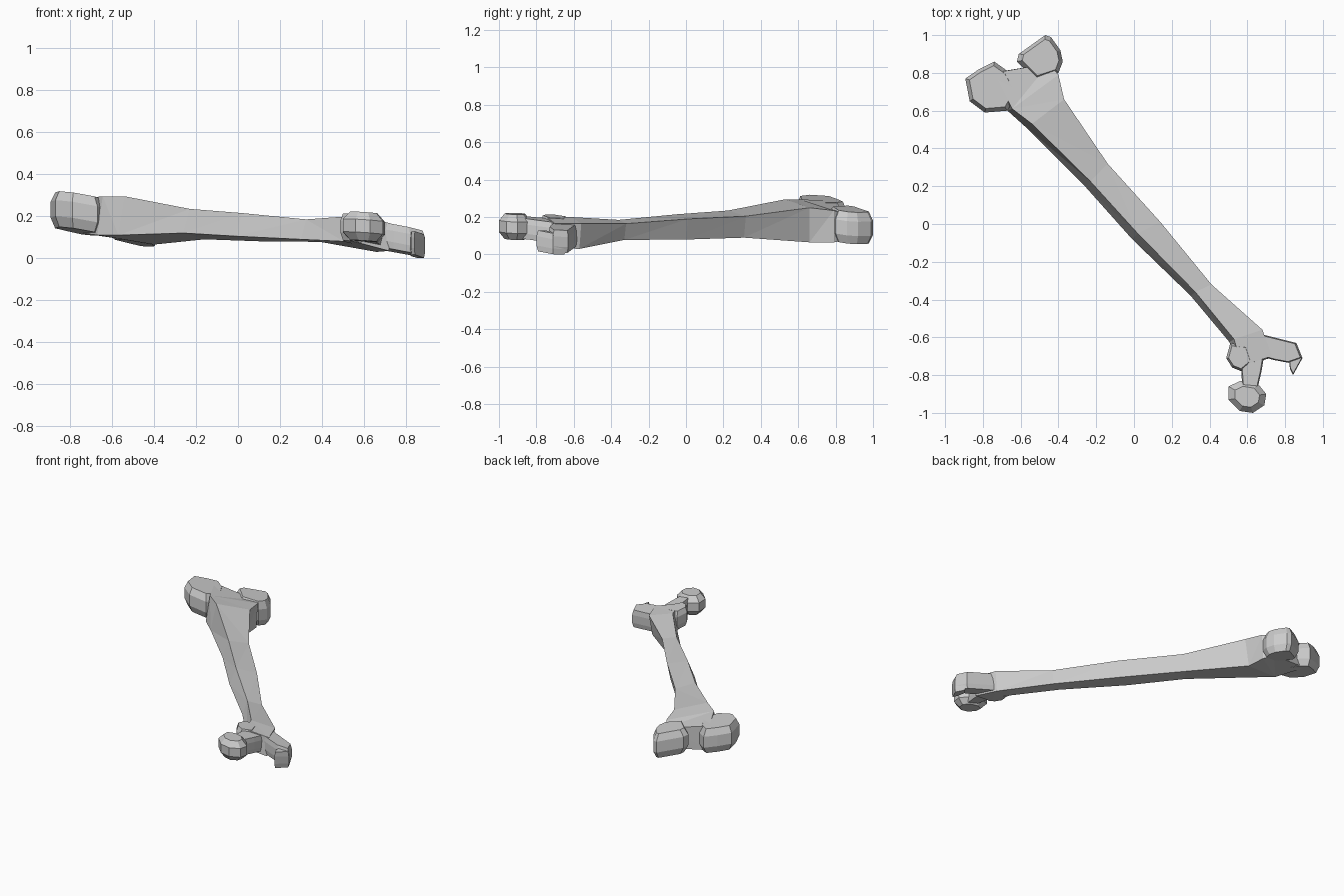
import bpy, bmesh
from mathutils import Vector

if "Cube" in bpy.data.objects:
    bpy.data.objects.remove(bpy.data.objects["Cube"])

ACROSS = Vector((0.86, 0.5))   # direction across the bone, which tilts downwards
TILT = -0.2


def finish(bm, name):
    bmesh.ops.recalc_face_normals(bm, faces=bm.faces)
    mesh = bpy.data.meshes.new(name)
    bm.to_mesh(mesh)
    bm.free()
    obj = bpy.data.objects.new(name, mesh)
    bpy.context.collection.objects.link(obj)
    return obj


def loft(name, sections):
    """Closed skin through four-cornered sections."""
    bm = bmesh.new()
    rings = [[bm.verts.new(p) for p in s] for s in sections]
    for a, b in zip(rings, rings[1:]):
        for i in range(4):
            j = (i + 1) % 4
            bm.faces.new((a[i], a[j], b[j], b[i]))
    bm.faces.new(rings[0])
    bm.faces.new(rings[-1])
    bmesh.ops.triangulate(bm, faces=bm.faces)
    return finish(bm, name)


def lobe(name, outline, z, half, inset, tilt=TILT):
    """Faceted knob: tilted outline with bevelled top and bottom."""
    bm = bmesh.new()
    pts = [Vector(p) for p in outline]
    mid = sum(pts, Vector((0, 0))) / len(pts)
    for level, shrink in ((-1, inset), (-0.45, 0), (0.45, 0), (1, inset)):
        for p in pts:
            d = p - mid
            q = mid + d * (1 - shrink)
            bm.verts.new((q.x, q.y, z + level * half + tilt * (q - mid).dot(ACROSS)))
    hull = bmesh.ops.convex_hull(bm, input=bm.verts)
    loose = [v for v in bm.verts if not v.link_faces]
    bmesh.ops.delete(bm, geom=loose, context='VERTS')
    return finish(bm, name)


# Shaft: lower left, upper left, upper right, lower right corners
bone = loft("bone", [
    [(-.75, .80, .12), (-.74, .80, .285), (-.45, .85, .22), (-.45, .85, .075)],
    [(-.67, .60, .11), (-.645, .61, .295), (-.40, .79, .235), (-.41, .79, .065)],
    [(-.57, .51, .11), (-.54, .53, .295), (-.37, .66, .25), (-.40, .66, .065)],
    [(-.26, .20, .12), (-.23, .225, .235), (-.14, .32, .205), (-.16, .31, .09)],
    [(-.01, -.08, .105), (.02, -.05, .215), (.14, .01, .19), (.12, .00, .08)],
    [(.30, -.38, .09), (.325, -.36, .185), (.41, -.32, .165), (.39, -.33, .078)],
    [(.505, -.625, .08), (.53, -.61, .20), (.68, -.56, .165), (.66, -.57, .03)],
    [(.55, -.76, .08), (.57, -.75, .205), (.73, -.70, .165), (.72, -.71, .035)],
])

parts = [
    # Broad end: two knuckles with a notch between them
    lobe("outer_knuckle", [(-.893, .77), (-.87, .65), (-.79, .59), (-.67, .60),
                           (-.61, .70), (-.67, .81), (-.74, .86), (-.82, .82)],
         .212, .085, .16),
    lobe("inner_knuckle", [(-.62, .86), (-.61, .90), (-.47, 1.0), (-.44, .99),
                           (-.39, .92), (-.377, .86), (-.40, .80), (-.52, .76)],
         .155, .085, .2),
    # Narrow end: side bump, neck with round head, hooked spur
    lobe("side_bump", [(.51, -.63), (.488, -.71), (.52, -.76), (.57, -.78),
                       (.63, -.73), (.60, -.64)], .14, .065, .2),
    lobe("neck", [(.57, -.69), (.69, -.69), (.675, -.78), (.65, -.89),
                  (.575, -.89), (.568, -.78)], .135, .055, .12),
    lobe("round_head", [(.50, -.86), (.50, -.93), (.56, -.99), (.63, -1.0),
                        (.69, -.96), (.70, -.90), (.655, -.845), (.565, -.83)],
         .15, .068, .35, -.08),
    lobe("spur_arm", [(.66, -.58), (.77, -.612), (.86, -.63), (.892, -.71),
                      (.82, -.735), (.74, -.72), (.67, -.70)], .09, .06, .1, -.25),
    lobe("spur_tip", [(.82, -.69), (.86, -.64), (.892, -.71), (.842, -.80),
                      (.825, -.765)], .065, .056, .12),
]

# Weld everything into a single skin
bpy.context.view_layer.objects.active = bone
for part in parts:
    mod = bone.modifiers.new("weld", 'BOOLEAN')
    mod.operation = 'UNION'
    mod.solver = 'EXACT'
    mod.object = part
    bpy.ops.object.modifier_apply(modifier=mod.name)
    bpy.data.objects.remove(part)

# Sit on the ground
low = min(v.co.z for v in bone.data.vertices)
for v in bone.data.vertices:
    v.co.z -= low
